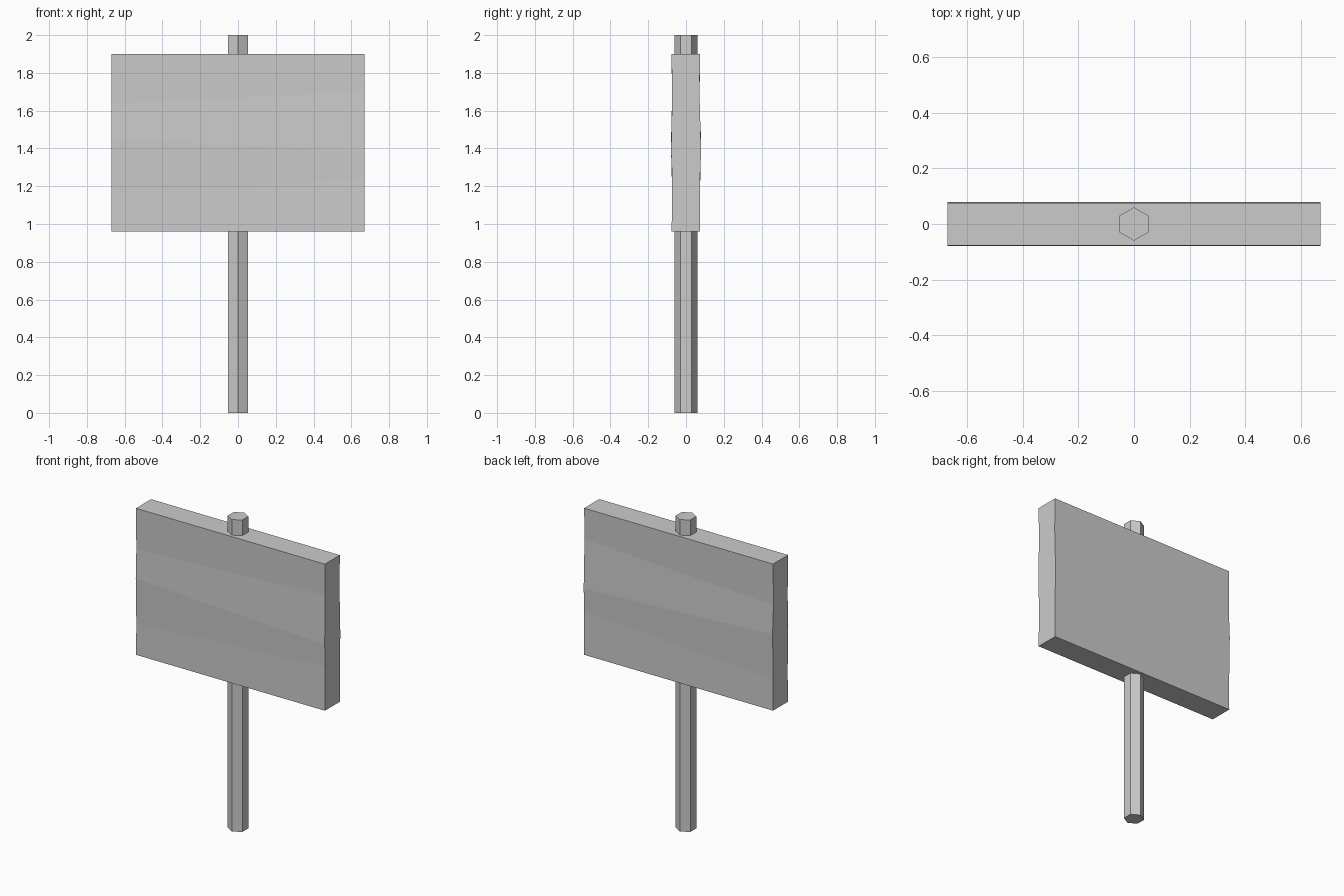
import bpy, bmesh
from math import radians

if "Cube" in bpy.data.objects:
    bpy.data.objects.remove(bpy.data.objects["Cube"])

# Hexagonal post, corners facing front and back
bpy.ops.mesh.primitive_cylinder_add(vertices=6, radius=0.06, depth=2, location=(0, 0, 1))
post = bpy.context.object
post.name = "post"

# Board with slightly uneven, hand-cut faces: rows of (z left, z right, front y, back y)
rows = [
    (0.96, 0.96, -0.076, 0.075),
    (1.16, 1.24, -0.073, 0.074),
    (1.45, 1.385, -0.079, 0.080),
    (1.635, 1.70, -0.073, 0.071),
    (1.90, 1.90, -0.077, 0.075),
]
bm = bmesh.new()
rings = []
for zl, zr, front, back in rows:
    corners = [(-0.67, front, zl), (0.67, front, zr), (0.67, back, zr), (-0.67, back, zl)]
    rings.append([bm.verts.new(c) for c in corners])
for low, high in zip(rings, rings[1:]):
    for i in range(4):
        j = (i + 1) % 4
        bm.faces.new((low[i], low[j], high[j], high[i]))
bm.faces.new(rings[0][::-1])
bm.faces.new(rings[-1])
bmesh.ops.recalc_face_normals(bm, faces=bm.faces)
mesh = bpy.data.meshes.new("board")
bm.to_mesh(mesh)
bm.free()
bpy.context.collection.objects.link(bpy.data.objects.new("board", mesh))
